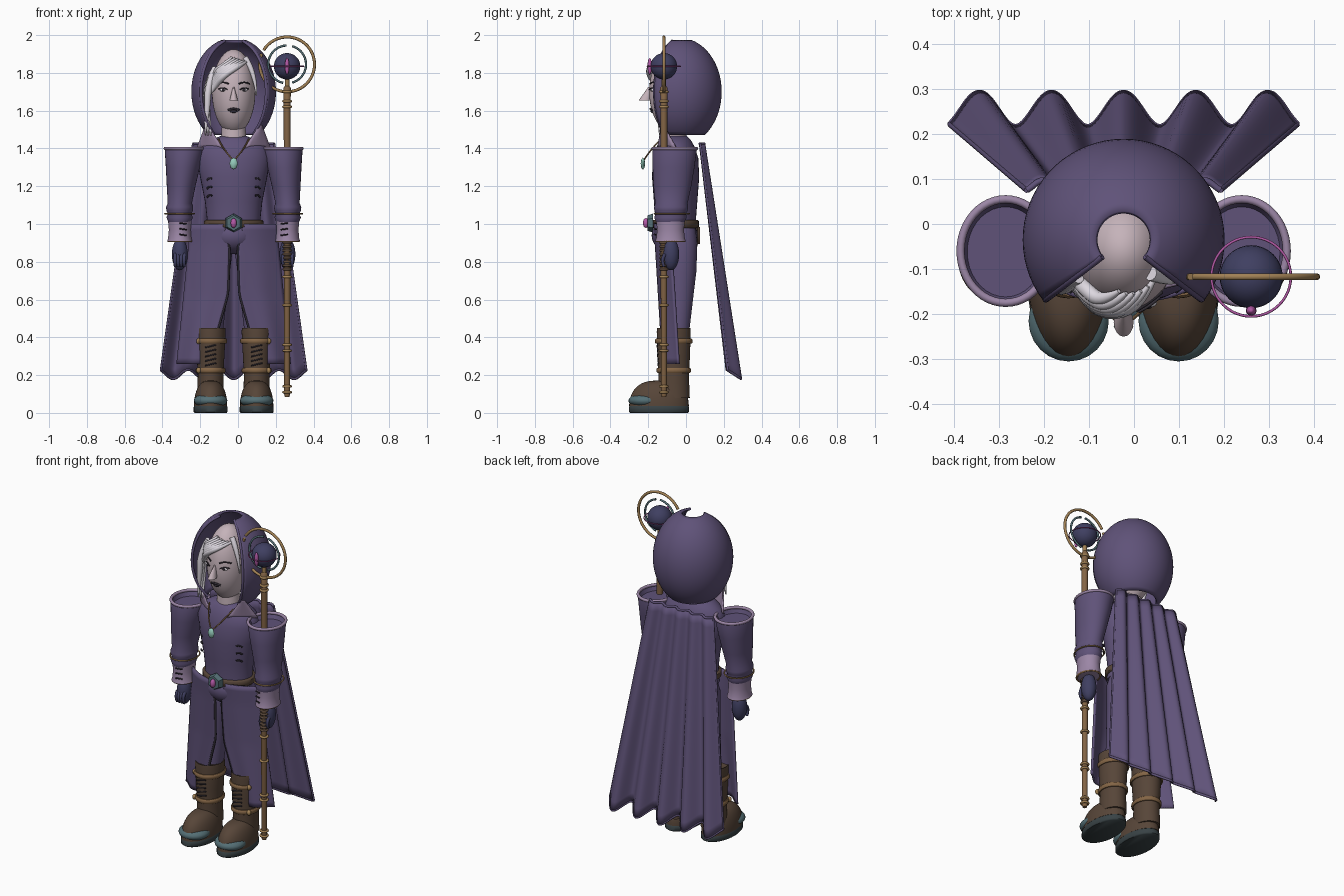
import bpy, bmesh, math
from math import sin, cos, pi, sqrt
from mathutils import Vector, Matrix

if "Cube" in bpy.data.objects:
    bpy.data.objects.remove(bpy.data.objects["Cube"])

CX = -0.023          # body centre line
PAL = dict(purple=(.115, .085, .19), lavender=(.33, .24, .38), skin=(.56, .45, .49), hair=(.72, .68, .74),
           brown=(.095, .06, .04), tan=(.23, .13, .06), gold=(.36, .22, .09), teal=(.09, .16, .18),
           navy=(.05, .05, .12), pink=(.45, .1, .38), dark=(.03, .025, .035), mint=(.3, .6, .5), sole=(.04, .055, .06))
MATS = {}
for n, c in PAL.items():
    MATS[n] = bpy.data.materials.new(n)
    MATS[n].diffuse_color = (*c, 1)


def add(name, bm, mat, thick=0, angle=50):
    bmesh.ops.recalc_face_normals(bm, faces=bm.faces)
    me = bpy.data.meshes.new(name)
    bm.to_mesh(me)
    bm.free()
    ob = bpy.data.objects.new(name, me)
    bpy.context.collection.objects.link(ob)
    me.materials.append(MATS[mat])
    for o in bpy.context.selected_objects:
        o.select_set(False)
    bpy.context.view_layer.objects.active = ob
    ob.select_set(True)
    bpy.ops.object.shade_smooth_by_angle(angle=math.radians(angle))
    if thick:
        m = ob.modifiers.new("thickness", 'SOLIDIFY')
        m.thickness, m.offset = thick, 0
    return ob


def grid(name, f, nu, nv, mat, closed=False, cap=False, thick=0, angle=50):
    """Surface f(u, v), optionally closed round u and capped at both v ends."""
    bm = bmesh.new()
    rows = [[bm.verts.new(f(i / nu, j / nv)) for i in range(nu if closed else nu + 1)] for j in range(nv + 1)]
    for a, b in zip(rows, rows[1:]):
        for i in range(nu):
            k = (i + 1) % len(a)
            bm.faces.new((a[i], a[k], b[k], b[i]))
    if cap:
        bm.faces.new(rows[0])
        bm.faces.new(rows[-1])
    return add(name, bm, mat, thick, angle)


def key(t, pts):
    for a, b in zip(pts, pts[1:]):
        if t <= b[0]:
            k = (t - a[0]) / (b[0] - a[0])
            return [p + (q - p) * k for p, q in zip(a[1:], b[1:])]
    return list(pts[-1][1:])


def lathe(name, prof, mat, n=36, cap=True):
    """Elliptical rings: (z, rx, ry, cx, cy)."""
    def f(u, v):
        z, rx, ry, cx, cy = prof[round(v * (len(prof) - 1))]
        return (cx + rx * cos(2 * pi * u), cy + ry * sin(2 * pi * u), z)
    return grid(name, f, n, len(prof) - 1, mat, True, cap)


def ball(name, c, r, mat, seg=32):
    bm = bmesh.new()
    bmesh.ops.create_uvsphere(bm, u_segments=seg, v_segments=seg // 2, radius=1,
                              matrix=Matrix.Translation(c) @ Matrix.Diagonal((*r, 1)))
    return add(name, bm, mat)


def ring(name, c, rx, ry, t, mat, upright=False, a0=0, a1=2 * pi, tz=None):
    """Torus (or arc of one), flat or standing in the xz plane."""
    def f(u, v):
        a, b = a0 + (a1 - a0) * v, 2 * pi * u
        p, q, h = (rx + t * cos(b)) * cos(a), (ry + t * cos(b)) * sin(a), (tz or t) * sin(b)
        return (c[0] + p, c[1] + h, c[2] + q) if upright else (c[0] + p, c[1] + q, c[2] + h)
    return grid(name, f, 10, 48, mat, True, a1 - a0 < 6.28)


def tube(name, pts, r, mat, taper=None):
    cu = bpy.data.curves.new(name, 'CURVE')
    cu.dimensions, cu.bevel_depth, cu.bevel_resolution, cu.use_fill_caps = '3D', r, 3, True
    sp = cu.splines.new('NURBS')
    sp.points.add(len(pts) - 1)
    sp.use_endpoint_u, sp.order_u, sp.resolution_u = True, min(3, len(pts)), 6
    for i, p in enumerate(pts):
        sp.points[i].co = (*p, 1)
        sp.points[i].radius = taper[i] if taper else 1
    tmp = bpy.data.objects.new(name, cu)
    bm = bmesh.new()
    bm.from_mesh(bpy.data.meshes.new_from_object(tmp))
    bpy.data.objects.remove(tmp)
    return add(name, bm, mat)


# torso, pelvis, neck
lathe("torso", [(z, rx, ry, CX, -.055) for z, rx, ry in
      [(.95, .15, .11), (1.03, .142, .108), (1.12, .152, .115), (1.25, .178, .125), (1.35, .195, .12),
       (1.41, .175, .1), (1.445, .12, .08), (1.465, .07, .06)]], "purple")
ball("pelvis", (CX, -.06, .94), (.13, .122, .1), "purple")
lathe("neck", [(1.4, .07, .065, CX, -.06), (1.56, .06, .06, CX, -.06)], "skin")

# head and face
ball("head", (CX, -.06, 1.7), (.115, .135, .225), "skin", 40)


def face(dx, z, off=0):
    k = 1 - (dx / .115) ** 2 - ((z - 1.7) / .225) ** 2
    return (CX + dx, -.06 - .135 * sqrt(max(k, .03)) - off, z)


grid("nose", lambda u, v: (CX + (.004 + .018 * v) * cos(2 * pi * u), -.188 - .03 * v + (.012 + .02 * v) * sin(2 * pi * u),
     1.725 - .07 * v), 16, 6, "skin", True, True)
tube("upper_lip", [face(-.03, 1.603, .002), face(-.01, 1.61, .004), face(.01, 1.61, .004), face(.03, 1.603, .002)], .006, "dark")
ball("lower_lip", face(0, 1.596), (.02, .008, .008), "dark", 16)
for s in (-1, 1):
    ball("eye", face(s * .055, 1.71, -.003), (.019, .01, .009), "hair", 16)
    ball("iris", face(s * .055, 1.71, .005), (.008, .005, .008), "dark", 12)
    tube("eyelid", [face(s * .034, 1.711, .006), face(s * .055, 1.728, .008), face(s * .08, 1.714, .006)], .003, "dark")
    tube("brow", [face(s * .028, 1.742, .003), face(s * .055, 1.757, .003), face(s * .085, 1.742, .003)], .004, "dark")

# swept hair and side locks
for i in range(6):
    d = i * .016
    tube("fringe_lock", [face(.07 - d, 1.86 + d * .3, .012), face(.03 - d, 1.84, .028), face(-.05 - d * .5, 1.79 + d * .3, .03),
         face(-.1, 1.73 + d * .6, .02), (CX - .13, -.13, 1.68 + d)], .016, "hair", [.3, 1, 1.1, .9, .3])
for i in range(3):
    tube("side_lock", [(CX - .1, -.12, 1.83), (CX - .135 - i * .006, -.14 + i * .025, 1.74), (CX - .14, -.14 + i * .02, 1.6),
         (CX - .15 + i * .015, -.14, 1.47)], .02, "hair", [.6, 1, .8, .15])
tube("right_lock", [face(.06, 1.88, .01), (CX + .115, -.13, 1.8), (CX + .12, -.12, 1.68)], .016, "hair", [1, .9, .2])

# hood: open-fronted egg with a small hole at the crown
HA = .92


def hood(u, v):
    a, t = HA + (2 * pi - 2 * HA) * u, -.93 + (1.29 + .93) * v
    r = .218 * cos(t)
    return (CX + r * sin(a), -.035 - r * cos(a), 1.7 + .28 * sin(t))


grid("hood", hood, 48, 24, "purple", thick=.012)
for u in (0, 1):
    tube("hood_rim", [hood(u, j / 12) for j in range(13)], .008, "purple")

# collar points, necklace and pendant
for s in (-1, 1):
    grid("collar_point", lambda u, v: (CX + s * ((.055 + .14 * u) * (1 - v) + .143 * v),
         (-.15 + .1 * u) * (1 - v) - .125 * v - .01 * sin(pi * u), 1.40 + .135 * v), 6, 6, "lavender", thick=.008)
    tube("necklace_cord", [(CX + s * .08, -.13, 1.45), (CX + s * .06, -.185, 1.4), (CX, -.225, 1.335)], .004, "tan")
    for k in range(3):
        z = 1.15 + k * .045
        tube("side_stitch", [(CX + s * .115, -.15, z), (CX + s * .13, -.14, z + .008), (CX + s * .14, -.125, z - .008)], .005, "dark")
ball("pendant", (CX, -.228, 1.32), (.022, .012, .032), "mint", 8)

# belt, buckle, pouch
lathe("belt", [(z, r, r * .78, CX, -.055) for z, r in ((.98, .152), (.985, .158), (1.015, .158), (1.02, .152))], "brown")
bm = bmesh.new()
bmesh.ops.create_cone(bm, cap_ends=True, segments=6, radius1=.05, radius2=.04, depth=.03,
                      matrix=Matrix.Translation((CX, -.19, 1.005)) @ Matrix.Rotation(pi / 2, 4, 'X'))
add("buckle", bm, "teal", angle=20)
ball("buckle_gem", (CX, -.212, 1.005), (.016, .016, .026), "pink", 16)
bm = bmesh.new()
bmesh.ops.create_cube(bm, size=1, matrix=Matrix.Translation((CX - .13, .05, .94)) @ Matrix.Diagonal((.09, .05, .12, 1)))
bmesh.ops.bevel(bm, geom=bm.edges[:], offset=.015, segments=3, affect='EDGES')
add("pouch", bm, "brown")

for s in (-1, 1):
    X = lambda d: CX + s * d
    # sleeve with open flared shoulder, cuff and glove
    lathe("sleeve", [(z, rx, ry, X(c), -.06 - (1.4 - z) * .06) for z, rx, ry, c in
          [(1.37, .085, .1, .262), (1.385, .092, .107, .262), (1.405, .1, .115, .262), (1.395, .103, .118, .262),
           (1.3, .09, .111, .269), (1.2, .076, .1, .278), (1.11, .064, .086, .285), (1.09, .072, .09, .286),
           (1.07, .07, .088, .286), (1.055, .062, .08, .286), (1.035, .07, .086, .286), (1.01, .06, .076, .286)]], "purple")
    ring("sleeve_trim", (X(.262), -.06, 1.4), .1, .115, .009, "lavender")
    lathe("cuff", [(z, r, r * 1.22, X(.285), -.082) for z, r in
          ((1.03, .055), (1.025, .063), (.97, .058), (.925, .062), (.91, .066), (.905, .05))], "lavender")
    ring("bracelet", (X(.286), -.075, 1.055), .078, .092, .004, "gold")
    ring("cuff_band", (X(.285), -.082, .91), .06, .074, .006, "tan")
    ball("glove", (X(.285), -.08, .84), (.042, .044, .085), "navy", 24)
    for k in range(4):
        dx = .262 + k * .016
        tube("finger", [(X(dx), -.11, .84), (X(dx), -.135, .81), (X(dx), -.115, .775)], .01, "navy", [1, 1, .7])
    for k in range(3):
        tube("cuff_lace", [(X(.25), -.15, .94 + k * .03), (X(.285), -.168, .945 + k * .03)], .004, "dark")

    # leg
    lathe("leg", [(.98, .06, .08, X(.08), -.03), (.9, .085, .09, X(.085), -.03), (.75, .075, .085, X(.095), -.03),
          (.6, .068, .072, X(.105), -.035), (.43, .058, .062, X(.115), -.045)], "purple")

    # coat skirt panel with dark inner trim
    def panel(u, v):
        z = 1.0 - .74 * v
        xi = key(v, [(0, .05), (.16, .022), (.5, .03), (.74, .08), (1, .13)])[0]
        x = xi + (.225 + .075 * v - xi) * u
        return (X(x), -.165 + .045 * v + .08 * u * u + .006 * sin(9 * u) * v, z)
    grid("skirt_panel", panel, 16, 24, "purple", thick=.012)
    tube("skirt_trim", [panel(0, j / 12) for j in range(1, 10)], .007, "dark")

    # boot: sole, foot, toe cap, shaft, straps, laces
    bx = X(.122)
    lathe("sole", [(z, .09 * k, .16 * k, bx, -.143) for z, k in ((0, .95), (.006, 1), (.03, 1), (.038, .96))], "sole")
    foot = lambda u, v: (bx + .088 * cos(2 * pi * u) * cos(v * 1.5) ** .7, -.143 + .158 * sin(2 * pi * u) * cos(v * 1.5) ** .7,
                         .036 + .135 * sin(v * 1.5))
    grid("boot_foot", foot, 36, 12, "brown", True, True)
    ball("toe_cap", (bx, -.215, .065), (.089, .09, .04), "teal", 24)
    lathe("boot_shaft", [(.08, .07, .085, bx, -.065), (.2, .068, .08, bx, -.065), (.3, .073, .086, bx, -.065),
          (.43, .08, .09, bx, -.065), (.45, .078, .088, bx, -.065), (.44, .065, .075, bx, -.065)], "brown")
    for z, r in ((.225, .072), (.38, .08)):
        ring("boot_strap", (bx, -.065, z), r, r + .012, .008, "tan", tz=.014)
        ball("strap_buckle", (X(.185), -.125, z), (.013, .013, .016), "gold", 12)
    for k in range(5):
        z = .25 + k * .024
        tube("boot_lace", [(bx - .03, -.147 - k * .001, z), (bx + .03, -.147 - k * .001, z + .014)], .004, "dark")


# pleated cape
def cape(u, v):
    d = 2 * u - 1
    y = .085 + .168 * v + (.012 + .027 * v) * cos(2 * pi * d * .385 / .16)
    return (CX + d * (.215 + .17 * v), y, 1.425 - 1.22 * v - .025 * v * cos(2 * pi * d * .385 / .16))


grid("cape", cape, 100, 24, "purple", thick=.01)
tube("cape_hem", [cape(i / 60, 1) for i in range(61)], .007, "purple")
tube("cape_collar", [cape(i / 60, 0) for i in range(61)], .007, "purple")
for u in (0, 1):
    tube("cape_edge", [cape(u, j / 6) for j in range(7)], .006, "purple")

# staff with collars and grip wraps
SX, SY = .26, -.117
lathe("staff_shaft", [(z, r, r, SX, SY) for z, r in ((.085, .012), (.1, .016), (1.6, .018), (1.72, .02), (1.73, .012))], "tan", 16)
for z in (.11, .14, .33, .36, .57, .72, 1.08, 1.62, 1.65, 1.7):
    ring("staff_collar", (SX, SY, z), .019, .019, .007, "gold")
for k in range(8):
    ring("grip_wrap", (SX, SY, .76 + k * .02), .018, .018, .007, "brown")

# staff head: broken outer ring, inner arcs, orb, orbit ring, crystal
C = (SX, SY, 1.845)
ring("outer_ring", C, .145, .145, .008, "gold", True, -1.5, 2.6)
ring("outer_ring_left", C, .145, .145, .008, "gold", True, 2.75, 4.65)
ring("inner_arc_right", C, .1, .1, .006, "teal", True, -1.3, 1.3)
ring("inner_arc_left", C, .1, .1, .006, "teal", True, 1.6, 4.5)
O = (SX, SY, 1.835)
ball("orb", O, (.07, .07, .07), "navy")
ring("orbit_ring", O, .088, .088, .003, "pink")
ball("front_crystal", (SX, -.192, 1.835), (.012, .012, .045), "pink", 12)
tube("head_stem", [(SX, SY, 1.7), (SX, SY, 1.78)], .012, "gold")

for m in bpy.data.materials:
    if m.users and not m.is_grease_pencil:
        m.use_nodes = True
        m.node_tree.nodes["Principled BSDF"].inputs["Base Color"].default_value = m.diffuse_color
